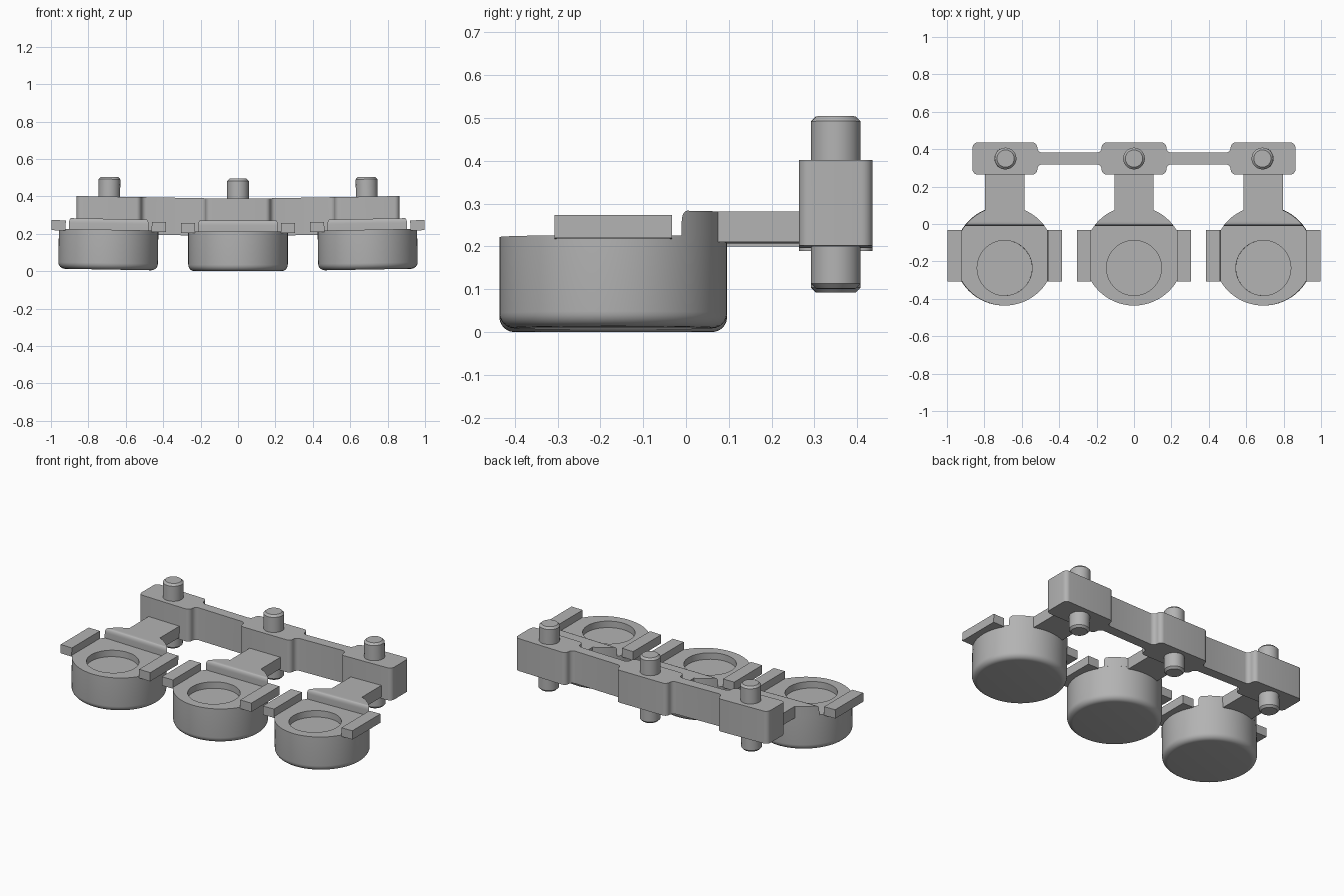
import bpy, bmesh
from math import sin, cos, pi, radians, asin
from mathutils import Matrix, Vector

if "Cube" in bpy.data.objects:
    bpy.data.objects.remove(bpy.data.objects["Cube"])

GREY = (0.45, 0.45, 0.45, 1)
mat = bpy.data.materials.new("plain grey")
mat.use_nodes = True
mat.diffuse_color = GREY
mat.node_tree.nodes["Principled BSDF"].inputs["Base Color"].default_value = GREY

PITCH, TILT, LIFT = 0.69, radians(1), 0.009
CUP_Y, CUP_R, CUP_TOP = -0.17, 0.266, 0.213
PEG_Y = 0.35
BLOCK_W = 0.173


def finish(name, bm, matrix=Matrix()):
    bmesh.ops.recalc_face_normals(bm, faces=bm.faces)
    mesh = bpy.data.meshes.new(name)
    bm.to_mesh(mesh)
    bm.free()
    mesh.shade_smooth()
    mesh.set_sharp_from_angle(angle=radians(32))
    mesh.materials.append(mat)
    ob = bpy.data.objects.new(name, mesh)
    ob.matrix_world = matrix
    bpy.context.collection.objects.link(ob)


def lathe(rings, n=64):
    """Closed solid through circles given as (radius, z, centre y)."""
    bm = bmesh.new()
    loops = [[bm.verts.new((r * cos(2 * pi * i / n), cy + r * sin(2 * pi * i / n), z))
              for i in range(n)] for r, z, cy in rings]
    for a, b in zip(loops, loops[1:]):
        for i in range(n):
            j = (i + 1) % n
            bm.faces.new((a[i], a[j], b[j], b[i]))
    bm.faces.new(loops[0])
    bm.faces.new(loops[-1])
    return bm


def prism(outline, z0, z1):
    bm = bmesh.new()
    low = [bm.verts.new((x, y, z0)) for x, y in outline]
    high = [bm.verts.new((x, y, z1)) for x, y in outline]
    bm.faces.new(low)
    bm.faces.new(high)
    for i in range(len(low)):
        j = (i + 1) % len(low)
        bm.faces.new((low[i], low[j], high[j], high[i]))
    return bm


def box(x0, x1, y0, y1, z0, z1):
    return prism([(x0, y0), (x1, y0), (x1, y1), (x0, y1)], z0, z1)


def rounded(points, radius, steps=6):
    """Round every right-angled corner of an outline, inward or outward."""
    result = []
    for i, p in enumerate(points):
        p = Vector(p)
        a = (Vector(points[i - 1]) - p).normalized() * radius
        b = (Vector(points[(i + 1) % len(points)]) - p).normalized() * radius
        for k in range(steps + 1):
            t = k / steps * pi / 2
            result.append(tuple(p + a * (1 - sin(t)) + b * (1 - cos(t))))
    return result


def cup():
    f = 0.035
    rings = [(CUP_R - f + f * sin(t), f - f * cos(t), CUP_Y)
             for t in (k * pi / 12 for k in range(7))]
    rings += [(CUP_R, CUP_TOP, CUP_Y), (0.147, CUP_TOP, -0.235), (0.147, CUP_TOP - 0.04, -0.235)]
    return lathe(rings)


def ridge():
    # Rear segment of the cup circle, raised, with a rounded front edge
    start = asin((-0.01 - CUP_Y) / CUP_R)
    arc = [start + (pi - 2 * start) * k / 30 for k in range(31)]
    bm = prism([(CUP_R * cos(t), CUP_Y + CUP_R * sin(t)) for t in arc], CUP_TOP, 0.271)
    front = [e for e in bm.edges
             if all(v.co.y < -0.005 and v.co.z > 0.25 for v in e.verts)]
    bmesh.ops.bevel(bm, geom=front, offset=0.025, segments=5, profile=0.5, affect='EDGES')
    return bm


def peg():
    r, c = 0.058, 0.012
    return lathe([(r - c, 0.092, PEG_Y), (r, 0.092 + c, PEG_Y),
                  (r, 0.495 - c, PEG_Y), (r - c, 0.495, PEG_Y)], 40)


# Three repeated units, the outer two slightly raised and leaning inward
for label, side in (("right", -1), ("middle", 0), ("left", 1)):
    m = (Matrix.Translation((side * PITCH, 0, 0.3 + LIFT * abs(side)))
         @ Matrix.Rotation(-TILT * side, 4, 'Y') @ Matrix.Translation((0, 0, -0.3)))
    finish(label + "_cup", cup(), m)
    finish(label + "_ridge", ridge(), m)
    finish(label + "_arm", box(-0.105, 0.105, 0.06, 0.28, 0.2, 0.271), m)
    finish(label + "_peg", peg(), m)
    for s, wing in ((-1, "right"), (1, "left")):
        x0, x1 = sorted((s * 0.23, s * 0.306))
        finish(f"{label}_cup_{wing}_wing", box(x0, x1, -0.307, -0.033, 0.205, 0.259), m)

# Rear rail: three rounded blocks joined by thin bars, as one outline
right_end, inner = PITCH + BLOCK_W, PITCH - BLOCK_W
bar, blk = 0.031, 0.086
half = [(-right_end, -blk), (-inner, -blk), (-inner, -bar), (-BLOCK_W, -bar), (-BLOCK_W, -blk)]
front = half + [(-x, y) for x, y in reversed(half)]
outline = front + [(x, -y) for x, y in reversed(front)]
rail = prism([(x, y + PEG_Y) for x, y in rounded(outline, 0.027)], 0.19, 0.39)
for x in (-inner, -BLOCK_W, BLOCK_W, inner):
    bmesh.ops.bisect_plane(rail, geom=rail.verts[:] + rail.edges[:] + rail.faces[:],
                           plane_co=(x, 0, 0), plane_no=(1, 0, 0))
for v in rail.verts:
    # Follow the bend of the units
    d = abs(v.co.x)
    if d > inner:
        v.co.z += LIFT + (d - PITCH) * sin(TILT)
    elif d > BLOCK_W:
        v.co.z += (LIFT - BLOCK_W * sin(TILT)) * (d - BLOCK_W) / (inner - BLOCK_W)
finish("rear_rail", rail)
